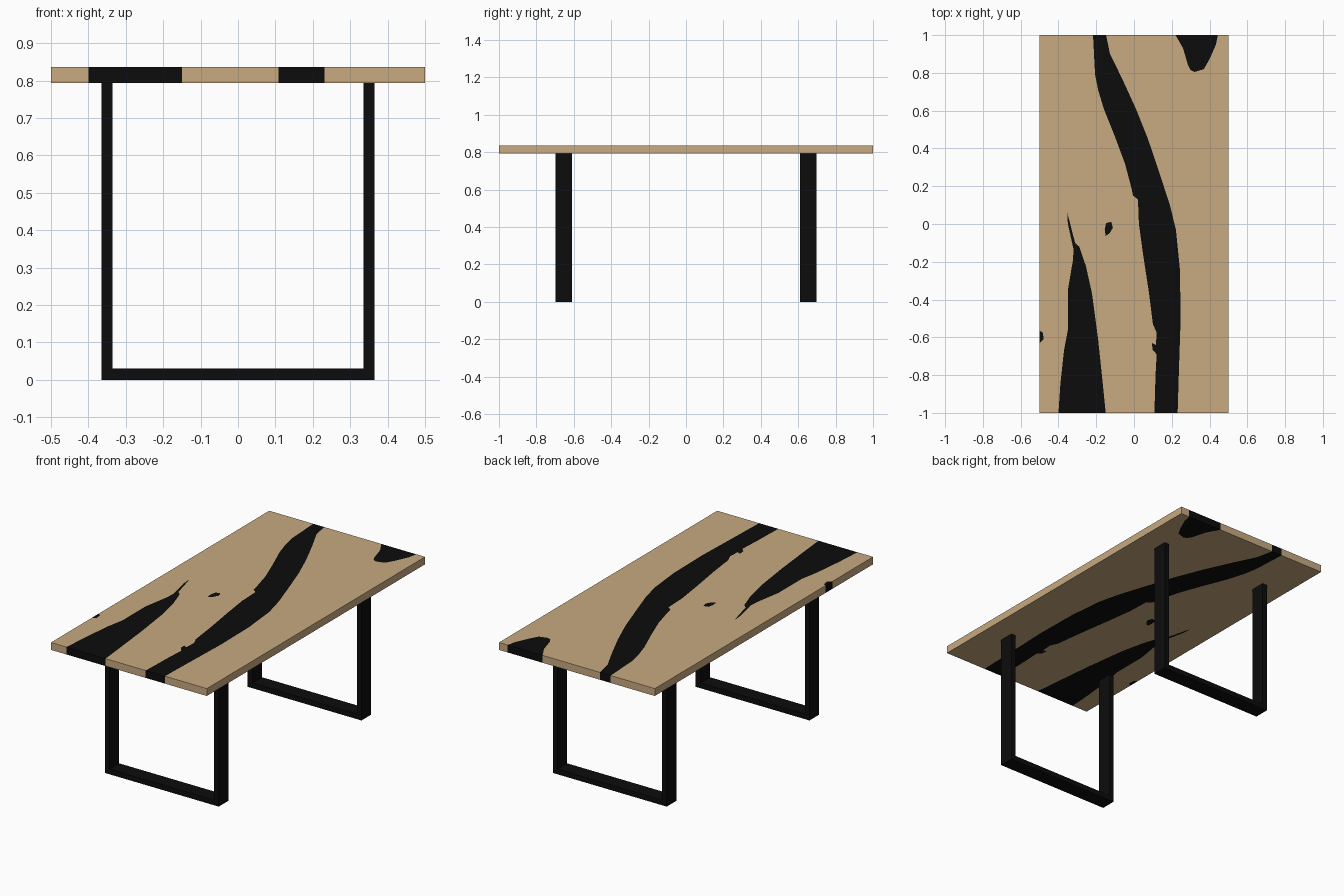
import bpy, bmesh
from mathutils import Vector
from mathutils.geometry import delaunay_2d_cdt

if "Cube" in bpy.data.objects:
    bpy.data.objects.remove(bpy.data.objects["Cube"])

TOP, UNDER = 0.836, 0.793


def material(name, rgb):
    m = bpy.data.materials.new(name)
    m.diffuse_color = (*rgb, 1)
    m.use_nodes = True
    m.node_tree.nodes["Principled BSDF"].inputs["Base Color"].default_value = m.diffuse_color
    return m


wood = material("oak wood", (0.58, 0.405, 0.22))
black = material("black", (0.0037, 0.0037, 0.0037))


def finish(name, bm, mats):
    bmesh.ops.recalc_face_normals(bm, faces=bm.faces)
    me = bpy.data.meshes.new(name)
    bm.to_mesh(me)
    bm.free()
    for m in mats:
        me.materials.append(m)
    ob = bpy.data.objects.new(name, me)
    bpy.context.collection.objects.link(ob)
    return ob


# Resin inlay outlines seen from above
main_river = [(-.217, 1), (-.206, .79), (-.19, .71), (-.16, .61), (-.10, .46),
              (-.048, .32), (-.016, .2), (-.005, .15), (.021, .13), (.026, 0),
              (.048, -.16), (.08, -.37), (.10, -.53), (.12, -.575), (.116, -.64),
              (.095, -.63), (.098, -.665), (.12, -.69), (.114, -.8), (.108, -1),
              (.231, -1), (.238, -.77), (.247, -.5), (.243, -.24), (.222, -.03),
              (.19, .1), (.138, .26), (.074, .45), (.01, .61), (-.063, .77),
              (-.127, .9), (-.148, 1)]
side_river = [(-.4, -1), (-.39, -.85), (-.37, -.665), (-.35, -.56), (-.35, -.35),
              (-.323, -.19), (-.32, -.135), (-.35, 0), (-.354, .06), (-.34, .01),
              (-.312, -.1), (-.29, -.12), (-.254, -.225), (-.222, -.37),
              (-.19, -.61), (-.17, -.8), (-.15, -1)]
corner_pool = [(.22, 1), (.26, .93), (.286, .84), (.3, .815), (.32, .805),
               (.37, .82), (.40, .873), (.434, .95), (.444, 1)]
knot = [(-.148, .005), (-.12, .012), (-.112, -.02), (-.13, -.05), (-.15, -.063), (-.155, -.03)]
edge_nick = [(-.5, -.565), (-.483, -.575), (-.478, -.61), (-.5, -.63)]
slab = [(-.5, -1), (.5, -1), (.5, 1), (-.5, 1)]

# Tabletop: slab outline divided along the inlay outlines, given thickness
points, loops = [], []
for outline in (slab, main_river, side_river, corner_pool, knot, edge_nick):
    area = sum(a[0] * b[1] - b[0] * a[1] for a, b in zip(outline, outline[1:] + outline[:1]))
    outline = outline if area > 0 else outline[::-1]
    loops.append(list(range(len(points), len(points) + len(outline))))
    points += [Vector(p) for p in outline]
verts, _, tris, _, _, sources = delaunay_2d_cdt(points, [], loops, 1, 1e-5)

bm = bmesh.new()
upper = [bm.verts.new((v.x, v.y, TOP)) for v in verts]
lower = [bm.verts.new((v.x, v.y, UNDER)) for v in verts]
for tri, src in zip(tris, sources):
    index = 1 if any(s > 0 for s in src) else 0
    bm.faces.new([upper[i] for i in tri]).material_index = index
    bm.faces.new([lower[i] for i in reversed(tri)]).material_index = index
# Edge band takes the colour of the face above it
bm.verts.index_update()
partner = dict(zip(upper, lower))
for e in [e for e in bm.edges if e.is_boundary and e.verts[0] in partner]:
    a, b = e.verts
    index = e.link_faces[0].material_index
    bm.faces.new((a, b, partner[b], partner[a])).material_index = index
finish("tabletop", bm, [wood, black])

# U-shaped leg frames
profile = [(-.365, 0), (.365, 0), (.365, UNDER), (.335, UNDER),
           (.335, .03), (-.335, .03), (-.335, UNDER), (-.365, UNDER)]
for name, y in (("front_leg_frame", -.698), ("back_leg_frame", .61)):
    bm = bmesh.new()
    face = bm.faces.new([bm.verts.new((x, y, z)) for x, z in profile])
    ext = bmesh.ops.extrude_face_region(bm, geom=[face])
    moved = [g for g in ext["geom"] if isinstance(g, bmesh.types.BMVert)]
    bmesh.ops.translate(bm, verts=moved, vec=(0, .088, 0))
    finish(name, bm, [black])
